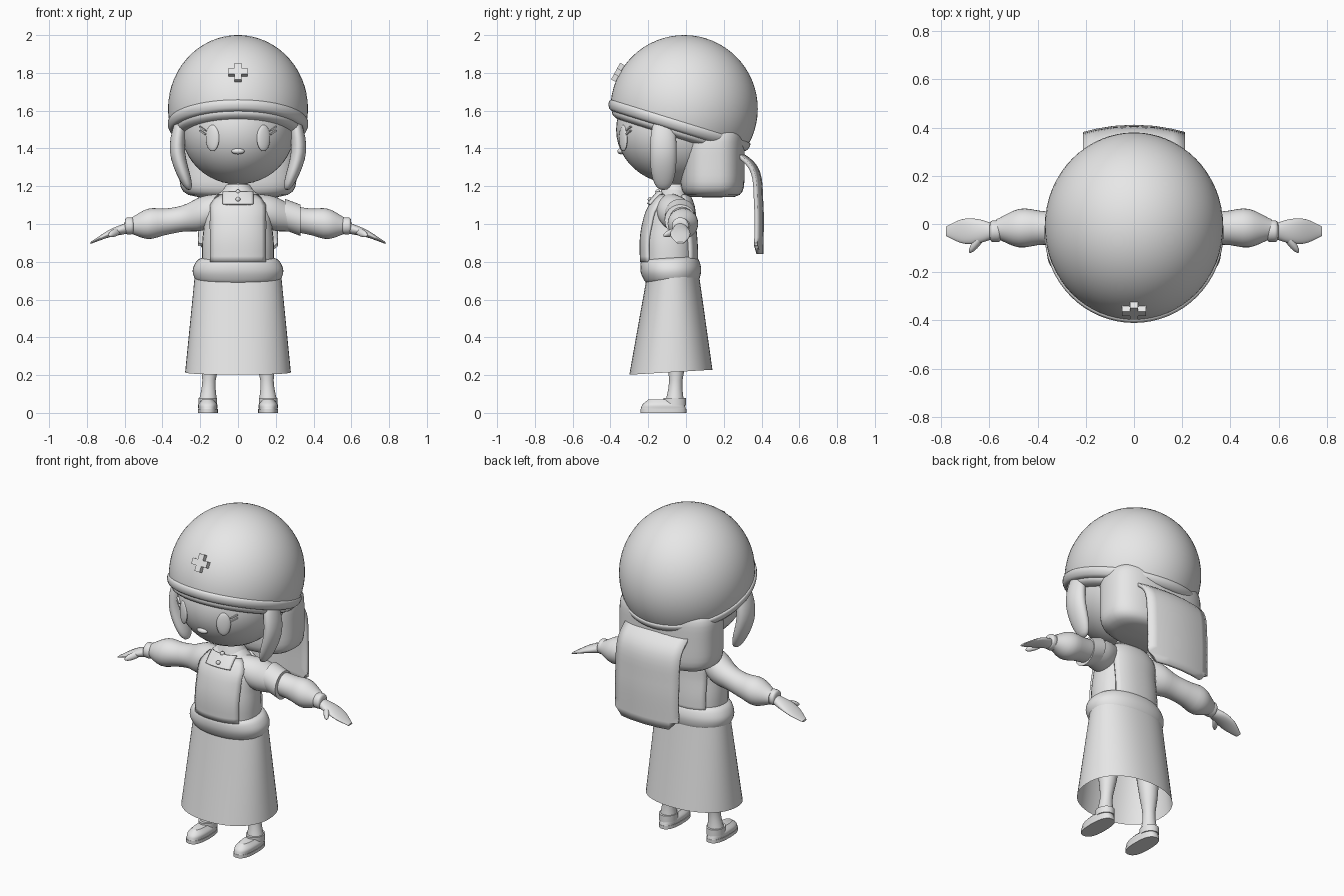
import bpy, bmesh, math
from mathutils import Matrix, Vector

if "Cube" in bpy.data.objects:
    bpy.data.objects.remove(bpy.data.objects["Cube"], do_unlink=True)

grey = bpy.data.materials.new("plain_grey")
grey.use_nodes = True
colour = (.8, .8, .8, 1)
grey.diffuse_color = colour
grey.node_tree.nodes["Principled BSDF"].inputs["Base Color"].default_value = colour

parts = []
SIDES = {"left": 1, "right": -1}
RIGHT, BACK, UP = Vector((1, 0, 0)), Vector((0, 1, 0)), Vector((0, 0, 1))
SECTION_PLANES = {"X": (BACK, UP), "Y": (RIGHT, UP), "Z": (RIGHT, BACK)}


def finish(name, bm, matrix=Matrix()):
    bm.transform(matrix)
    bmesh.ops.recalc_face_normals(bm, faces=bm.faces)
    mesh = bpy.data.meshes.new(name)
    bm.to_mesh(mesh)
    bm.free()
    mesh.materials.append(grey)
    ob = bpy.data.objects.new(name, mesh)
    bpy.context.collection.objects.link(ob)
    parts.append(ob)
    return ob


def curve(values, t):
    """Smooth curve through evenly spaced values; a single number is constant."""
    if not isinstance(values, tuple):
        return values
    before, after = 2 * values[0] - values[1], 2 * values[-1] - values[-2]
    knots = (before, *values, after)
    spans = len(values) - 1
    i = min(int(t * spans), spans - 1)
    f = t * spans - i
    a, b, c, d = knots[i:i + 4]
    return b + f / 2 * (c - a + f * (2 * a - 5 * b + 4 * c - d + f * (3 * (b - c) + d - a)))


def superellipse(angle, power):
    return [math.copysign(abs(f) ** (2 / power), f) for f in (math.cos(angle), math.sin(angle))]


def loft(name, x=0, y=0, z=0, wide=0, deep=None, axis="Z", sides=32, steps=16, power=2,
         rounding=None, side=1, lean=0, open_end=False, matrix=Matrix()):
    """Skin oval sections along a path; rounding closes both ends softly."""
    bm = bmesh.new()
    across, along = SECTION_PLANES[axis]
    rings = []
    for i in range(steps + 1):
        t = (1 - math.cos(math.pi * i / steps)) / 2
        centre = Vector([curve(v, t) for v in (x, y, z)])
        w = curve(wide, t)
        d = w if deep is None else curve(deep, t)
        if rounding:
            shrink = max(1 - abs(2 * t - 1) ** rounding, 0) ** (1 / rounding)
            w, d = w * max(shrink, .02), d * max(shrink, .02)
        ring = []
        for j in range(sides):
            u, v = superellipse(math.tau * j / sides, power)
            point = centre + across * u * w + along * v * d
            ring.append(bm.verts.new((point.x * side, point.y, point.z + lean * point.y)))
        rings.append(ring)
    for low, high in zip(rings, rings[1:]):
        for j in range(sides):
            k = (j + 1) % sides
            bm.faces.new((low[j], low[k], high[k], high[j]))
    bm.faces.new(rings[0])
    if not open_end:
        bm.faces.new(rings[-1])
    return finish(name, bm, matrix)


def sheet(name, rows, thickness):
    """Grid of points turned into a thin cloth panel."""
    bm = bmesh.new()
    grid = [[bm.verts.new(point) for point in row] for row in rows]
    for low, high in zip(grid, grid[1:]):
        for j in range(len(low) - 1):
            bm.faces.new((low[j], low[j + 1], high[j + 1], high[j]))
    mod = finish(name, bm).modifiers.new("thickness", "SOLIDIFY")
    mod.thickness, mod.offset = thickness, 0


def placed(location, size, turn=0, pitch=0, roll=0):
    rotation = Matrix.Rotation(turn, 4, "Z") @ Matrix.Rotation(pitch, 4, "X") @ Matrix.Rotation(roll, 4, "Y")
    return Matrix.Translation(location) @ rotation @ Matrix.Diagonal((*size, 1))


def ball(name, matrix, segments=24, cut=None):
    bm = bmesh.new()
    bmesh.ops.create_uvsphere(bm, u_segments=segments, v_segments=segments // 2, radius=1)
    if cut is not None:
        geometry = bm.verts[:] + bm.edges[:] + bm.faces[:]
        bmesh.ops.bisect_plane(bm, geom=geometry, plane_co=UP * cut, plane_no=UP, clear_inner=True)
    finish(name, bm, matrix)


def box(name, matrix):
    bm = bmesh.new()
    bmesh.ops.create_cube(bm, size=1)
    finish(name, bm, matrix)


# Cap: tilted dome with a rolled rim, and a hair fringe tucked below it
cap_centre, cap_radius = Vector((0, -.01, 1.61)), .39
tilted = placed(cap_centre, (.95, 1, 1)) @ Matrix.Rotation(-.3, 4, "X")
ball("cap", tilted @ Matrix.Scale(cap_radius, 4), segments=64, cut=-.2)
loft("cap_rim", z=(-.13, -.06), wide=(.37, .39, .39), sides=64, rounding=8, matrix=tilted)
loft("hair_fringe", z=(-.17, -.05), wide=.36, sides=48, rounding=4, matrix=tilted)

# Cross badge on the cap front
long, short, thick = .1, .035, .04
for name, size in {"badge_bar": (long, thick, short), "badge_post": (short, thick, long)}.items():
    box(name, placed((0, -.355, 1.8), size, pitch=-.5))

# Head and face
head, head_size = Vector((0, -.05, 1.5)), Vector((.3, .32, .29))
ball("head", placed(head, head_size), segments=48)


def on_face(x, z):
    rest = 1 - (x / head_size.x) ** 2 - ((z - head.z) / head_size.z) ** 2
    return Vector((x, head.y - head_size.y * math.sqrt(rest), z))


ball("nose", placed(on_face(0, 1.385), (.035, .02, .016)))
for side, s in SIDES.items():
    ball(side + "_eye", placed(on_face(s * .135, 1.455), (.04, .014, .07), turn=s * .5))
    for z in (1.485, 1.505):
        box(side + "_eyelash", placed(on_face(s * .185, z), (.045, .02, .007), turn=s * .65, roll=-s * .5))

# Hair: a lock beside each cheek and a blunt bob behind
for side, s in SIDES.items():
    loft(side + "_hair_lock", x=(.26, .32, .3), y=-.12, z=(1.18, 1.58), wide=.04, deep=.07,
         rounding=2.5, side=s)
loft("back_hair", y=.14, z=(1.14, 1.52), wide=.31, deep=.17, sides=48, power=2.7, rounding=6)

# Hanging cloth tail with clipped lower corners
tail, tail_rows, tail_half = [], 18, .21
for i in range(tail_rows + 1):
    t = i / tail_rows
    y, z = curve((.21, .37, .4, .4), t), curve((1.42, 1.3, 1.1, .84), t)
    row = []
    for u in (-1, -.75, -.4, 0, .4, .75, 1):
        clip = .06 if i == tail_rows and abs(u) == 1 else 0
        row.append((tail_half * u, y - .03 * u * u, z + clip))
    tail.append(row)
sheet("cloth_tail", tail, .02)

# Torso, neck and collar
torso = dict(y=(-.09, -.09, -.06), z=(.8, 1.19), wide=(.19, .19, .18, .17, .07),
             deep=(.14, .14, .13, .11, .05), power=2.3)
loft("torso", **torso)
loft("neck", y=-.06, z=(1.1, 1.3), wide=.05, sides=20)
loft("collar_band", y=-.06, z=(1.15, 1.21), wide=(.1, .06), deep=(.08, .06))


def panel(name, half_width, start, end, facing, lift):
    """Cloth panel that follows the torso at the front (-1) or back (1)."""
    rows, count = [], 12
    for i in range(count + 1):
        t = start + (end - start) * i / count
        y, z, wide, deep = (curve(torso[key], t) for key in ("y", "z", "wide", "deep"))
        reach = min(half_width, wide * .9)
        row = []
        for j in range(count + 1):
            x = reach * (2 * j / count - 1)
            depth = deep * (1 - abs(x / wide) ** torso["power"]) ** (1 / torso["power"])
            row.append((x, y + facing * (depth + lift), z))
        rows.append(row)
    sheet(name, rows, .016)


panel("apron_bib", .145, 0, .9, SIDES["right"], .006)
panel("apron_back", .145, 0, .9, SIDES["left"], .006)
panel("collar_flap", .08, .78, .94, SIDES["right"], .02)
for y, z in ((-.15, 1.17), (-.19, 1.13)):
    ball("collar_button", placed((0, y, z), (.013, .013, .013)), segments=12)

# Belt and open skirt
loft("belt", y=(-.07, -.09), z=(.69, .83), wide=(.22, .24, .21), deep=(.14, .16, .15),
     sides=48, power=2.2, rounding=8, lean=.06)
loft("skirt", y=(-.07, -.08), z=(.72, .22), wide=(.23, .28), deep=(.14, .22),
     sides=48, power=2.2, lean=.06, open_end=True)

for side, s in SIDES.items():
    # Arm with puffed sleeve, cuff, mitten hand and thumb
    loft(side + "_sleeve", x=(.1, .57), y=(-.08, -.02, -.02), z=(1.08, 1.02, .99),
         wide=(.08, .09, .07, .07, .08, .04), axis="X", steps=24, side=s)
    loft(side + "_cuff", x=(.55, .6), y=-.03, z=.99, wide=.045, axis="X", rounding=4, side=s)
    loft(side + "_hand", x=(.58, .78), y=-.03, z=(.98, .95, .9), wide=(.03, .05, .05, .02),
         deep=(.03, .02, .005), axis="X", side=s)
    loft(side + "_thumb", x=(.62, .68), y=(-.03, -.12), z=(.97, .94), wide=.02, axis="Y",
         sides=16, rounding=2, side=s)
    # Leg and slip-on shoe
    loft(side + "_leg", x=(.16, .13), y=(-.06, -.05, -.07), z=(.05, .6),
         wide=(.05, .035, .05, .06, .06, .06), sides=24, side=s)
    loft(side + "_sole", x=.16, y=-.12, z=(0, .02), wide=.053, deep=.122, steps=1, power=2.5, side=s)
    loft(side + "_shoe", x=.16, y=-.12, z=(.02, .07), wide=(.05, .05, .03), deep=(.12, .11, .08),
         power=2.5, side=s)
    loft(side + "_shoe_collar", x=.16, y=-.06, z=(.04, .08), wide=.05, deep=.06, side=s)

# Armband on the left sleeve only
loft("armband", x=(.25, .33), y=-.03, z=(1.05, 1.02), wide=.083, axis="X", steps=1)

bpy.ops.object.select_all(action="DESELECT")
for ob in parts:
    ob.select_set(True)
bpy.context.view_layer.objects.active = parts[0]
bpy.ops.object.shade_smooth_by_angle(angle=math.radians(40))
